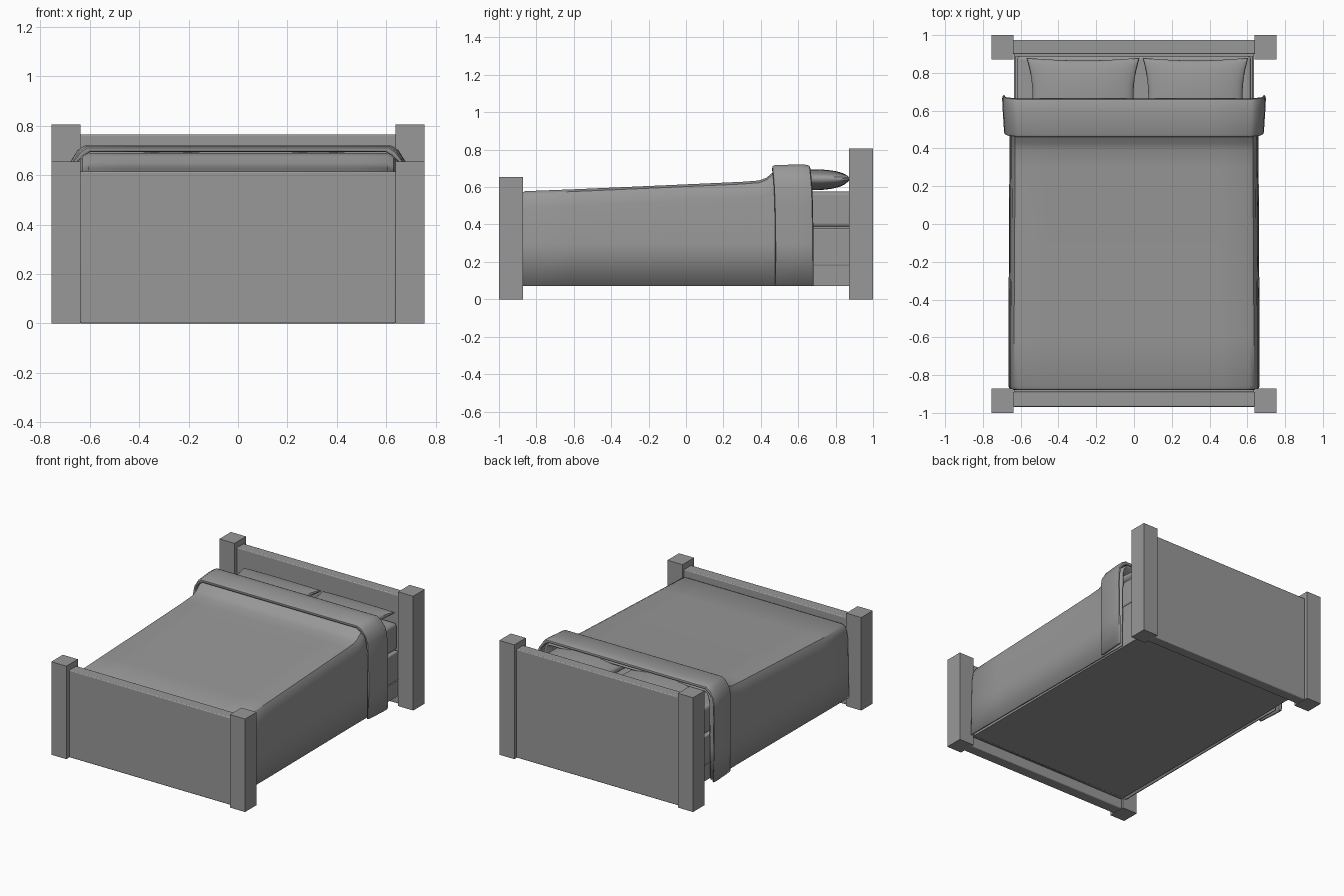
import bpy, bmesh, math

if "Cube" in bpy.data.objects:
    bpy.data.objects.remove(bpy.data.objects["Cube"])

# Dark grey used for every part
grey = bpy.data.materials.new("dark_grey")
grey.diffuse_color = (0.315, 0.315, 0.315, 1)
grey.use_nodes = True
grey.node_tree.nodes["Principled BSDF"].inputs["Base Color"].default_value = grey.diffuse_color


def box(name, x0, x1, y0, y1, z0, z1, bevel=0.0):
    bm = bmesh.new()
    bmesh.ops.create_cube(bm, size=1)
    for v in bm.verts:
        v.co = ((x0 + x1) / 2 + v.co.x * (x1 - x0),
                (y0 + y1) / 2 + v.co.y * (y1 - y0),
                (z0 + z1) / 2 + v.co.z * (z1 - z0))
    ob = finish(name, bm)
    if bevel:
        m = ob.modifiers.new("bevel", 'BEVEL')
        m.width, m.segments = bevel, 3
        smooth(ob)
    return ob


def finish(name, bm):
    bmesh.ops.recalc_face_normals(bm, faces=bm.faces)
    me = bpy.data.meshes.new(name)
    bm.to_mesh(me)
    bm.free()
    me.materials.append(grey)
    ob = bpy.data.objects.new(name, me)
    bpy.context.collection.objects.link(ob)
    return ob


def smooth(ob):
    bpy.ops.object.select_all(action='DESELECT')
    ob.select_set(True)
    bpy.context.view_layer.objects.active = ob
    bpy.ops.object.shade_smooth_by_angle(angle=math.radians(35))


def cloth(name, sections, thickness, cap=False):
    """Loft mirrored half sections, each a list of (x, y, z) from hem to top."""
    bm = bmesh.new()
    rings = []
    for half in sections:
        pts = half + [(-x, y, z) for x, y, z in reversed(half)]
        rings.append([bm.verts.new(p) for p in pts])
    for a, b in zip(rings, rings[1:]):
        for i in range(len(a) - 1):
            bm.faces.new((a[i], a[i + 1], b[i + 1], b[i]))
    if cap:
        bm.faces.new(rings[0])
    ob = finish(name, bm)
    # force the upper faces to point up so the thickness goes inwards
    top = max(ob.data.polygons, key=lambda p: p.center.z)
    if top.normal.z < 0:
        ob.data.flip_normals()
    m = ob.modifiers.new("thickness", 'SOLIDIFY')
    m.thickness, m.offset = thickness, -1
    smooth(ob)
    return ob


def pillow(name, cx, cy, cz, a, b, up, down, n=20):
    bm = bmesh.new()
    bmesh.ops.create_grid(bm, x_segments=n, y_segments=n, size=1)
    low = bmesh.ops.duplicate(bm, geom=bm.verts[:] + bm.edges[:] + bm.faces[:])["geom"]
    low = {g for g in low if isinstance(g, bmesh.types.BMVert)}
    for v in bm.verts:
        u, w = math.sin(v.co.x * math.pi / 2), math.sin(v.co.y * math.pi / 2)
        puff = max(0, (1 - u * u) * (1 - w * w)) ** 0.4
        x = a * u * (1 - 0.11 * (1 - w * w))
        y = b * w * (1 - 0.07 * (1 - u * u))
        v.co = (cx + x, cy + y, cz + (-down if v in low else up) * puff)
    bmesh.ops.remove_doubles(bm, verts=bm.verts, dist=0.0005)
    smooth(finish(name, bm))


# Posts, headboard and footboard
for side, s in (("left", -1), ("right", 1)):
    xa, xb = sorted((s * 0.638, s * 0.755))
    box(f"foot_post_{side}", xa, xb, -1.0, -0.872, 0, 0.655)
    box(f"head_post_{side}", xa, xb, 0.872, 1.0, 0, 0.805)
box("footboard", -0.64, 0.64, -0.968, -0.888, 0, 0.615, 0.006)
box("headboard", -0.64, 0.64, 0.9, 0.975, 0, 0.765, 0.006)

# Base frame, box spring and mattress
box("base_frame", -0.635, 0.635, -0.89, 0.905, 0.07, 0.18)
box("box_spring", -0.63, 0.63, -0.865, 0.89, 0.178, 0.38, 0.008)
box("mattress", -0.62, 0.62, -0.86, 0.89, 0.385, 0.575, 0.02)

# Pillows
pillow("pillow_left", -0.27, 0.675, 0.645, 0.30, 0.205, 0.05, 0.062)
pillow("pillow_right", 0.325, 0.675, 0.645, 0.28, 0.205, 0.05, 0.062)

# Blanket draped over the mattress
blanket = []
for y, h, w in ((-0.88, 0.555, 0.645), (-0.876, 0.57, 0.657), (-0.86, 0.578, 0.665),
                (-0.6, 0.588, 0.665), (-0.1, 0.61, 0.662), (0.3, 0.628, 0.66),
                (0.39, 0.635, 0.66), (0.43, 0.65, 0.66), (0.46, 0.675, 0.66),
                (0.49, 0.69, 0.66), (0.655, 0.69, 0.66)):
    blanket.append([(w, y, 0.07), (w - 0.003, y, 0.3), (w - 0.008, y, h - 0.09),
                    (w - 0.016, y, h - 0.04), (w - 0.03, y, h - 0.012),
                    (w - 0.055, y, h), (w - 0.2, y, h)])
cloth("blanket", blanket, 0.012, cap=True)

# Turned-down fold near the pillows
fold = []
for y, top, d in ((0.46, -0.022, -0.012), (0.463, -0.008, -0.004), (0.475, -0.002, 0),
                  (0.6, 0.002, 0.008), (0.645, 0, 0.01), (0.66, -0.006, 0.008),
                  (0.665, -0.018, 0.002)):
    h = 0.719 + top
    fold.append([(0.685 + d, y + 0.017, 0.07), (0.688 + d, y + 0.017, 0.3),
                 (0.688 + d, y + 0.014, 0.5), (0.684 + d, y + 0.01, 0.6),
                 (0.672 + d, y + 0.006, 0.65), (0.64 + d, y + 0.002, h - 0.018),
                 (0.612 + d, y, h), (0.4, y, h)])
cloth("blanket_fold", fold, 0.018)
